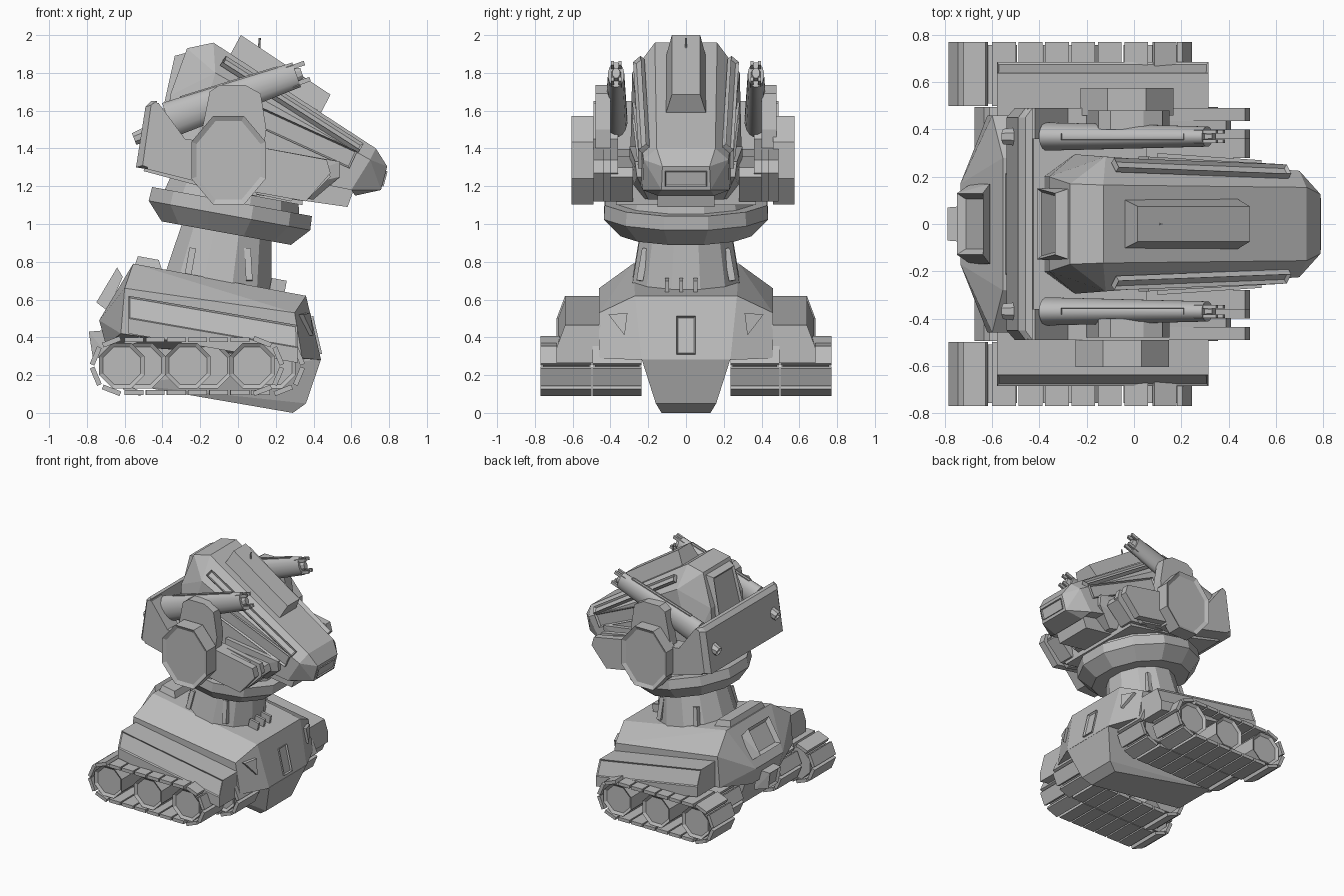
import bpy, bmesh, math
from mathutils import Vector, Matrix

cube = bpy.data.objects.get("Cube")
if cube:
    bpy.data.objects.remove(cube, do_unlink=True)

grey = bpy.data.materials.new("plain_grey")
grey.use_nodes = True
grey.diffuse_color = (0.5, 0.5, 0.5, 1)
grey.node_tree.nodes["Principled BSDF"].inputs["Base Color"].default_value = (0.5, 0.5, 0.5, 1)


def finish(bm, name, mirror=False, smooth=False):
    bmesh.ops.recalc_face_normals(bm, faces=bm.faces[:])
    mesh = bpy.data.meshes.new(name)
    bm.to_mesh(mesh)
    bm.free()
    mesh.materials.append(grey)
    if smooth:
        for poly in mesh.polygons:
            poly.use_smooth = True
        mesh.set_sharp_from_angle(angle=math.radians(35))
    obj = bpy.data.objects.new(name, mesh)
    bpy.context.collection.objects.link(obj)
    if mirror:
        mod = obj.modifiers.new("mirror", 'MIRROR')
        mod.use_axis = (False, True, False)
    return obj


def recess(bm, direction, thickness, depth=-0.015, limit=0.96):
    """Sink a panel into the faces that look along a direction."""
    bmesh.ops.recalc_face_normals(bm, faces=bm.faces[:])
    bm.normal_update()
    aim = Vector(direction).normalized()
    faces = [f for f in bm.faces if f.normal.dot(aim) > limit]
    if faces:
        bmesh.ops.inset_region(bm, faces=faces, thickness=thickness, depth=depth)


def solid(name, points, both=True, mirror=False, cut=None):
    """Convex block; with both, every point is repeated on the other side."""
    bm = bmesh.new()
    for x, y, z in points:
        for side in ((1, -1) if both else (1,)):
            bm.verts.new((x, y * side, z))
    res = bmesh.ops.convex_hull(bm, input=bm.verts[:])
    spare = {v for v in res["geom_interior"] + res["geom_unused"] if isinstance(v, bmesh.types.BMVert)}
    bmesh.ops.delete(bm, geom=list(spare), context='VERTS')
    bmesh.ops.dissolve_limit(bm, angle_limit=0.1, verts=bm.verts[:], edges=bm.edges[:])
    if cut:
        recess(bm, *cut)
    return finish(bm, name, mirror)


def prism(name, profile, y0, y1, mirror=False):
    """Side profile (x, z) extruded across the model."""
    bm = bmesh.new()
    face = bm.faces.new([bm.verts.new((x, y0, z)) for x, z in profile])
    new = bmesh.ops.extrude_face_region(bm, geom=[face])["geom"]
    bmesh.ops.translate(bm, vec=(0, y1 - y0, 0),
                        verts=[v for v in new if isinstance(v, bmesh.types.BMVert)])
    return finish(bm, name, mirror)


def add_beam(bm, start, end, width, height, up=(0, 0, 1)):
    start, end = Vector(start), Vector(end)
    along = (end - start).normalized()
    side = Vector(up).cross(along).normalized()
    top = along.cross(side)
    turn = Matrix((along, side, top)).transposed().to_4x4()
    size = Matrix.Diagonal(((end - start).length, width, height, 1))
    bmesh.ops.create_cube(bm, size=1, matrix=Matrix.Translation((start + end) / 2) @ turn @ size)
    return top


def beam(name, start, end, width, height, up=(0, 0, 1), mirror=False, border=0):
    bm = bmesh.new()
    top = add_beam(bm, start, end, width, height, up)
    if border:
        recess(bm, top, border)
    return finish(bm, name, mirror)


def drum(name, start, end, r0, r1, sides, mirror=False, squash=(1, 1), border=0, smooth=False):
    """Cone or cylinder between two points, with an optional sunken end."""
    start, end = Vector(start), Vector(end)
    axis = end - start
    turn = Vector((0, 0, 1)).rotation_difference(axis).to_matrix().to_4x4()
    bm = bmesh.new()
    bmesh.ops.create_cone(bm, cap_ends=True, segments=sides, radius1=r0, radius2=r1, depth=axis.length,
                          matrix=Matrix.Translation((start + end) / 2) @ turn
                          @ Matrix.Diagonal((*squash, 1, 1)) @ Matrix.Rotation(math.pi / sides, 4, 'Z'))
    if border:
        recess(bm, axis, border)
    return finish(bm, name, mirror, smooth)


# Hull and keel
solid("hull", [(-.555, .28, .79), (.36, .27, .62), (-.6, .46, .66), (.3, .46, .53), (.34, .46, .29),
               (.44, .235, .28), (-.735, .17, .49), (-.62, .46, .42), (-.7, .17, .36)])
solid("keel", [(.44, .235, .285), (.36, .16, .05), (.29, .13, 0), (-.22, .13, .085),
               (-.58, .18, .15), (-.68, .2, .42), (.3, .235, .4)])
solid("fender", [(x, y, t + dz) for x, t in ((-.58, .62), (.315, .465))
                 for y, dz in ((.44, 0), (.64, 0), (.685, -.12), (.685, -.2), (.44, -.2))],
      both=False, mirror=True, cut=((0, .93, .36), .012, -.008))

# Hull details
solid("headlight", [(x + d, y, z) for d in (-.02, .022)
                    for x, y, z in ((.325, .41, .52), (.362, .31, .53), (.377, .325, .41))],
      both=False, mirror=True)
beam("front_hatch", (.386, 0, .51), (.433, 0, .31), .1, .025, (1, 0, .2), border=.012)
solid("rear_hatch", [(-.75, .13, .585), (-.64, .13, .77), (-.61, .17, .72), (-.69, .17, .54)],
      cut=((-.86, 0, .5), .035, -.03))
solid("rear_latch", [(-.79, .07, .43), (-.77, .06, .3), (-.67, .08, .44), (-.66, .08, .27)],
      cut=((-1, 0, -.15), .02))
solid("rear_deck_block", [(-.53, .2, .83), (-.42, .2, .81), (-.55, .22, .77), (-.4, .22, .75)])
for y in (-.1, -.025, .05):
    beam("deck_rib", (.17, y, .67), (.25, y, .655), .02, .09)

# Tracks: an outer run and an inner run set further forward on each side
for label, shift, y0, y1 in (("outer", 0, .5, .77), ("inner", .11, .235, .495)):
    for cx in (-.615, -.265, .075):
        drum(label + "_wheel", (cx + shift, y0 + .01, .25), (cx + shift, y1 - .012, .25),
             .13, .13, 8, mirror=True, border=.022)
    pads = [(-.55 + .112 * i, z, Vector((1, 0, 0))) for i in range(6) for z in (.387, .109)]
    for cx, s in ((-.615, -1), (.075, 1)):
        for a in (-1.2, -.4, .4, 1.2):
            pads.append((cx + s * .15 * math.cos(a), .248 + .138 * math.sin(a),
                         Vector((-s * math.sin(a), 0, math.cos(a)))))
    bm = bmesh.new()
    for x, z, along in pads:
        middle = Vector((x + shift, (y0 + y1) / 2, z))
        add_beam(bm, middle - along * .05, middle + along * .05, .026, y1 - y0, (0, 1, 0))
    finish(bm, label + "_track_pads", mirror=True)

# Neck and collar, leaning forward
lean = Vector((math.sin(.18), 0, math.cos(.18)))
foot, ring = Vector((-.11, 0, .66)), Vector((-.045, 0, 1.045))
drum("neck", foot, ring, .3, .235, 12)
drum("collar_skirt", ring - lean * .095, ring, .36, .45, 12)
drum("collar_band", ring, ring + lean * .075, .45, .445, 12)
drum("turntable", ring + lean * .05, ring + lean * .17, .38, .35, 12)
for x, dx in ((-.27, .03), (.06, -.01)):
    beam("neck_rib", (x, .245, .7), (x + dx, .215, .87), .035, .035, (0, 1, 0), mirror=True)

# Head cradle: floor, rear wall and notched side arms
prism("cradle_floor", [(-.5, 1.28), (-.46, 1.4), (.36, 1.25), (.34, 1.1), (-.2, 1.2)], -.37, .37)
prism("cradle_wing", [(.05, 1.36), (.47, 1.3), (.49, 1.25), (.36, 1.12), (.05, 1.16)], .28, .4, mirror=True)
solid("rear_wall", [(-.54, .45, 1.3), (-.49, .45, 1.62), (-.505, .49, 1.31), (-.46, .49, 1.63),
                    (-.43, .49, 1.65), (-.42, .49, 1.28), (-.46, .45, 1.65)])
for tip, y0, y1 in ((.49, .36, .4), (.41, .4, .435), (.49, .435, .49)):
    prism("side_arm", [(-.48, 1.29), (-.45, 1.64), (-.42, 1.64), (-.28, 1.45), (.15, 1.4),
                       (tip - .02, 1.34), (tip, 1.27), (tip - .13, 1.12), (-.2, 1.22)], y0, y1, mirror=True)
drum("rear_nozzle", (-.47, .37, 1.48), (-.55, .37, 1.45), .045, .035, 8, mirror=True, border=.01)

# Ears, slightly offset from one side to the other
prism("ear_bracket", [(-.15, 1.15), (-.2, 1.45), (-.15, 1.7), (-.1, 1.735), (.04, 1.735), (.12, 1.69),
                      (.15, 1.5), (.1, 1.15)], .4, .48, mirror=True)
for side, x, y0, y1 in (("left", -.03, .46, .575), ("right", -.05, -.49, -.605)):
    drum(side + "_ear_disc", (x, y0, 1.337), (x, y1, 1.337), .254, .254, 8, squash=(.84, 1), border=.03)

# Launcher tubes with pronged muzzles
rear, muzzle = Vector((-.37, .37, 1.55)), Vector((.31, .37, 1.79))
drum("launcher_tube", rear, muzzle, .098, .07, 16, mirror=True, squash=(1, .62), smooth=True)
aim = (muzzle - rear).normalized()
rise = Vector((-aim.z, 0, aim.x))
for up in (-.045, .045):
    for out in (-.02, .02):
        base = muzzle + rise * up + Vector((0, out, 0))
        beam("muzzle_prong", base - aim * .04, base + aim * .06, .016, .024, rise, mirror=True)
drum("muzzle_core", muzzle - aim * .02, muzzle + aim * .03, .045, .03, 8, mirror=True, squash=(1, .7))
beam("launcher_rail", rear + rise * .092 + aim * .1, muzzle + rise * .07 - aim * .08, .028, .012, rise,
     mirror=True, border=.006)

# Head wedge and blunt nose
solid("head", [(-.27, .17, 1.93), (-.36, .2, 1.68), (-.38, .2, 1.38),
               (-.13, .165, 1.96), (-.12, .285, 1.8), (-.25, .295, 1.35),
               (.73, .155, 1.4), (.7, .225, 1.34), (.6, .23, 1.18)])
solid("nose", [(.73, .155, 1.4), (.7, .225, 1.34), (.6, .23, 1.18), (.79, .125, 1.305),
               (.757, .13, 1.18), (.62, .15, 1.15)])
beam("nose_plate", (.785, 0, 1.28), (.764, 0, 1.2), .22, .014, (1, 0, -.3), border=.012)
beam("head_side_rail", (-.08, .25, 1.865), (.65, .222, 1.4), .055, .03, (.3, .65, .6), mirror=True, border=.014)
beam("head_side_panel", (.04, .275, 1.6), (.61, .243, 1.34), .1, .02, (0, 1, 0), mirror=True, border=.012)
solid("head_crest", [(.015, .075, 2), (.49, .075, 1.685), (-.045, .105, 1.89), (.44, .105, 1.59)])
solid("head_back_plate", [(-.335, .13, 1.89), (-.41, .15, 1.55), (-.26, .155, 1.91), (-.32, .155, 1.5)],
      cut=((-1, 0, .22), .02))
drum("antenna", (.11, 0, 1.9), (.115, 0, 1.985), .006, .006, 6)

# Jaw
prism("jaw", [(.2, 1.3), (.62, 1.2), (.58, 1.09), (.3, 1.13)], -.15, .15)
solid("jaw_cheek", [(.1, .3, 1.41), (.54, .27, 1.33), (.54, .26, 1.25), (.4, .2, 1.13), (.1, .3, 1.15)])
